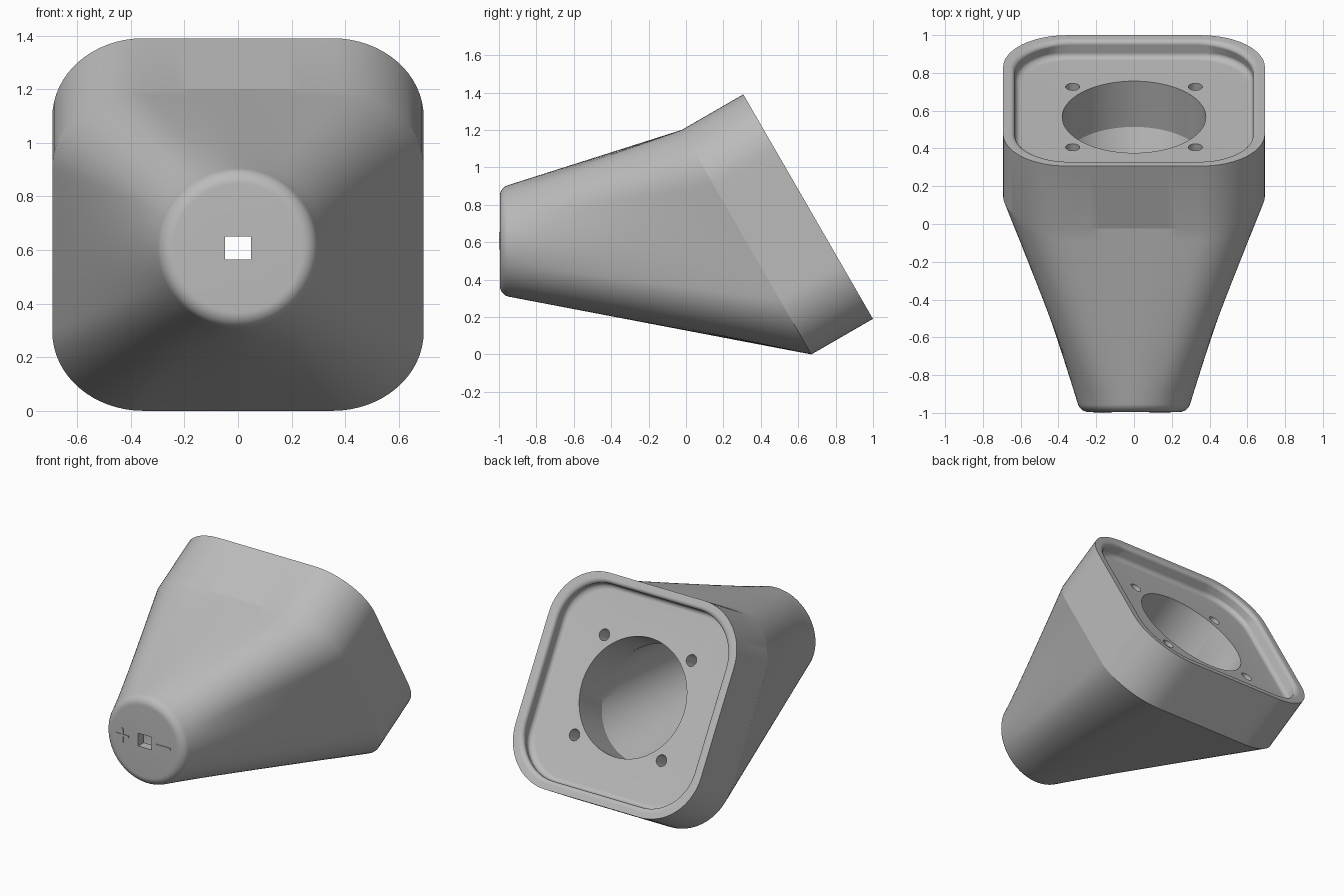
import bpy, bmesh
from math import sin, cos, pi, radians
from mathutils import Vector, Matrix

if "Cube" in bpy.data.objects:
    bpy.data.objects.remove(bpy.data.objects["Cube"])

grey = bpy.data.materials.new("plain_grey")
grey.use_nodes = True
GREY = (0.5, 0.5, 0.5, 1)
grey.diffuse_color = GREY
grey.node_tree.nodes["Principled BSDF"].inputs["Base Color"].default_value = GREY

SIDE, ARC = 6, 16                 # steps per half side and per corner
FRONT_Y, NOSE_Z = -0.995, 0.607
TILT = radians(30)
PLATE = Vector((0, 0.653, 0.79))  # centre of the tilted back rim
UP = Vector((0, -sin(TILT), cos(TILT)))
OUT = Vector((0, cos(TILT), sin(TILT)))
THICK, FLOOR = 0.38, 0.10


def quarters(points):
    """Repeat one quadrant of a section four times."""
    ring = []
    for q in range(4):
        c, s = (1, 0, -1, 0)[q], (0, 1, 0, -1)[q]
        ring += [(x * c - y * s, x * s + y * c) for x, y in points]
    return ring


def angles():
    a = [25 * k / SIDE for k in range(SIDE)]
    a += [25 + 40 * k / ARC for k in range(ARC)]
    a += [65 + 25 * k / SIDE for k in range(SIDE)]
    return [radians(v) for v in a]


def circle(r):
    return quarters([(r * cos(a), r * sin(a)) for a in angles()])


def rectangle(hx, hz):
    unit = quarters([(cos(a) / max(cos(a), sin(a)), sin(a) / max(cos(a), sin(a)))
                     for a in angles()])
    return [(x * hx, z * hz) for x, z in unit]


def rounded_square(half, r):
    s = half - r
    pts = [(half, s * k / SIDE) for k in range(SIDE)]
    pts += [(s + r * cos(pi / 2 * k / ARC), s + r * sin(pi / 2 * k / ARC)) for k in range(ARC)]
    pts += [(s - s * k / SIDE, half) for k in range(SIDE)]
    return quarters(pts)


def on_nose(section, y):
    return [Vector((x, y, NOSE_Z + z)) for x, z in section]


def on_plate(section, depth):
    return [PLATE + Vector((u, 0, 0)) + UP * v - OUT * depth for u, v in section]


def blend(a, b, steps):
    """Rings between two rings, both ends left out."""
    return [[p.lerp(q, k / steps) for p, q in zip(a, b)] for k in range(1, steps)]


def finish(name, bm):
    bmesh.ops.recalc_face_normals(bm, faces=bm.faces)
    mesh = bpy.data.meshes.new(name)
    bm.to_mesh(mesh)
    bm.free()
    mesh.materials.append(grey)
    obj = bpy.data.objects.new(name, mesh)
    bpy.context.scene.collection.objects.link(obj)
    return obj


# Rounded nose, from the cable hole out to the flared body
rings = [on_nose(rectangle(0.049, 0.043), FRONT_Y)]
NOSE_R, FILLET = 0.24, 0.06
for k in range(11):
    a = radians(75) * k / 10
    rings.append(on_nose(circle(NOSE_R + FILLET * sin(a)), FRONT_Y + FILLET * (1 - cos(a))))

# Flared body into the tilted square plate
plate_front = on_plate(rounded_square(0.693, 0.34), THICK)
rings += blend(rings[-1], plate_front, 14)
rings.append(plate_front)
rings.append(on_plate(rounded_square(0.693, 0.34), 0))

# Recess with a rounded lip and a rounded foot
for k in range(10):
    a = pi / 2 * k / 9
    rings.append(on_plate(rounded_square(0.655 - 0.025 * sin(a), 0.30), 0.025 * (1 - cos(a))))
for k in range(10):
    a = pi / 2 * k / 9
    rings.append(on_plate(rounded_square(0.63 - 0.03 * (1 - cos(a)), 0.28), FLOOR - 0.03 * (1 - sin(a))))

# Bore through the plate, then the tapering cavity
rings.append(on_plate(circle(0.38), FLOOR))
bore_end = on_plate(circle(0.38), THICK)
cavity_end = on_nose(circle(0.24), FRONT_Y + 0.06)
rings.append(bore_end)
rings += blend(bore_end, cavity_end, 10)
rings.append(cavity_end)
rings.append(on_nose(rectangle(0.049, 0.043), FRONT_Y + 0.06))

bm = bmesh.new()
loops = [[bm.verts.new(p) for p in ring] for ring in rings]
count = len(loops[0])
for i, loop in enumerate(loops):
    other = loops[(i + 1) % len(loops)]
    for j in range(count):
        k = (j + 1) % count
        bm.faces.new((loop[j], loop[k], other[k], other[j]))
housing = finish("housing", bm)

# Four blind screw holes in the recess floor
bm = bmesh.new()
for u in (-0.325, 0.325):
    for v in (-0.32, 0.32):
        spot = PLATE + Vector((u, 0, 0)) + UP * v - OUT * FLOOR
        turn = OUT.to_track_quat('Z', 'Y').to_matrix().to_4x4()
        bmesh.ops.create_cone(bm, cap_ends=True, segments=40, radius1=0.037, radius2=0.037,
                              depth=0.3, matrix=Matrix.Translation(spot) @ turn)
cutter = finish("screw_hole_cutter", bm)
cutter.hide_render = True
cut = housing.modifiers.new("screw_holes", 'BOOLEAN')
cut.operation = 'DIFFERENCE'
cut.solver = 'EXACT'
cut.object = cutter
bpy.context.view_layer.objects.active = housing
housing.select_set(True)
bpy.ops.object.modifier_apply(modifier=cut.name)
bpy.data.objects.remove(cutter)
bpy.ops.object.shade_smooth_by_angle(angle=0.2)


# Raised polarity marks on the nose
def mark(name, x, bars):
    bm = bmesh.new()
    for w, h in bars:
        place = Matrix.Translation((x, FRONT_Y - 0.001, NOSE_Z))
        bmesh.ops.create_cube(bm, size=1, matrix=place @ Matrix.Diagonal((w, 0.008, h, 1)))
    finish(name, bm)


mark("positive_mark", -0.167, [(0.095, 0.014), (0.014, 0.095)])
mark("negative_mark", 0.137, [(0.112, 0.014)])
